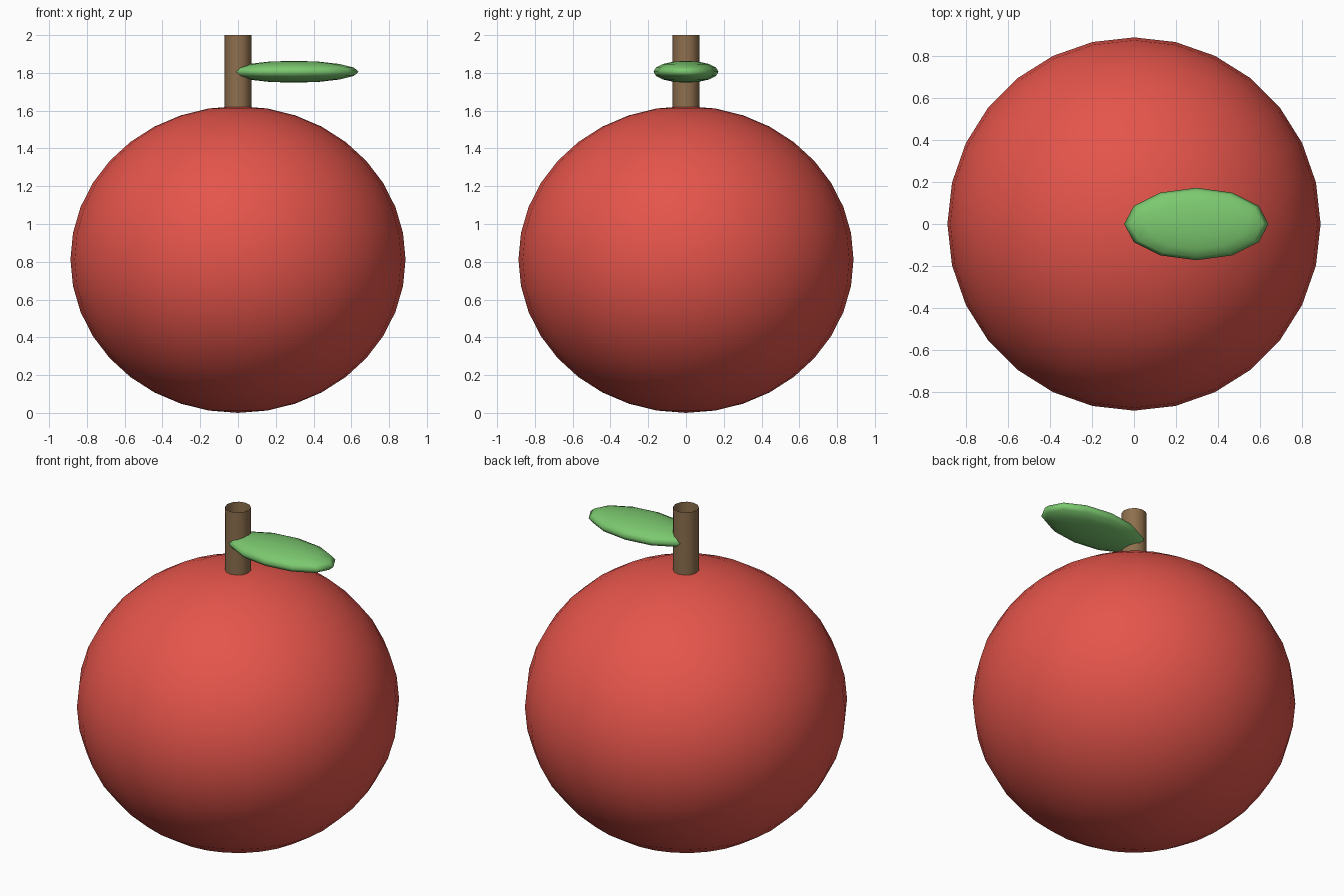
import bpy

if "Cube" in bpy.data.objects:
    bpy.data.objects.remove(bpy.data.objects["Cube"])


def finish(name, color, scale=(1, 1, 1)):
    """Name, scale, smooth and colour the active object."""
    obj = bpy.context.object
    obj.name = name
    obj.scale = scale
    bpy.ops.object.transform_apply(location=False, rotation=False, scale=True)
    bpy.ops.object.shade_smooth()
    mat = bpy.data.materials.new(name + "_color")
    mat.diffuse_color = (*color, 1)
    mat.use_nodes = True
    mat.node_tree.nodes["Principled BSDF"].inputs["Base Color"].default_value = mat.diffuse_color
    obj.data.materials.append(mat)
    return obj


# Fruit body: slightly squashed sphere
bpy.ops.mesh.primitive_uv_sphere_add(segments=28, ring_count=18, radius=1, location=(0, 0, 0.812))
finish("fruit_body", (0.78, 0.09, 0.07), (0.887, 0.887, 0.812))

# Stem: open tube without end caps
bpy.ops.mesh.primitive_cylinder_add(vertices=12, radius=0.071, depth=0.38,
                                    end_fill_type='NOTHING', location=(0, 0, 1.81))
finish("stem", (0.27, 0.16, 0.075))

# Leaf: flattened ellipsoid attached to the stem
bpy.ops.mesh.primitive_uv_sphere_add(segments=12, ring_count=8, radius=1, location=(0.296, 0, 1.806))
finish("leaf", (0.2, 0.58, 0.16), (0.343, 0.172, 0.058))
